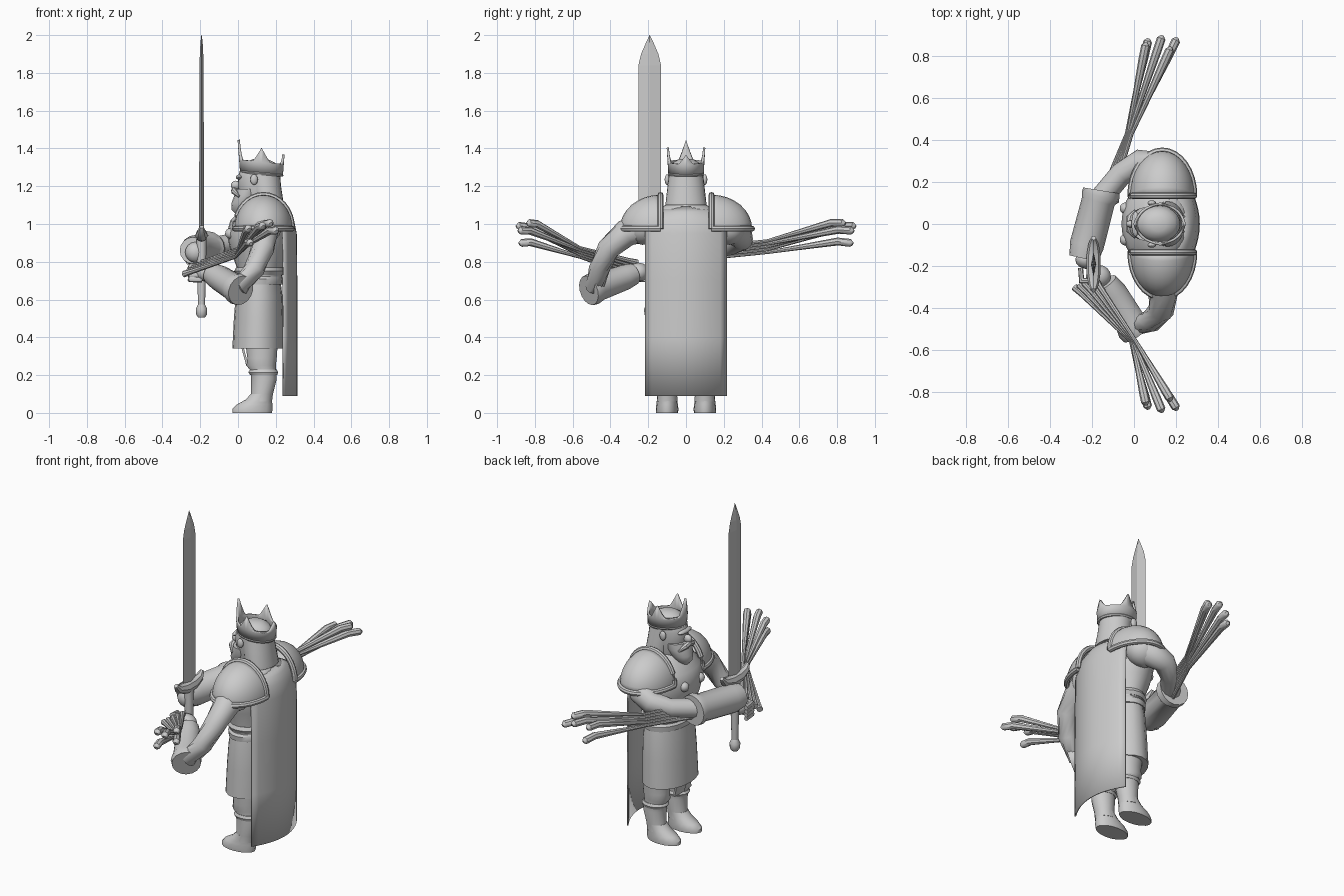
import bpy, math
from mathutils import Vector

mat = bpy.data.materials.new("plain grey")
mat.diffuse_color = (0.6, 0.6, 0.6, 1)


def make(name, verts, faces, smooth=40, thick=0):
    me = bpy.data.meshes.new(name)
    me.from_pydata([tuple(v) for v in verts], [], faces)
    me.materials.append(mat)
    ob = bpy.data.objects.new(name, me)
    bpy.context.collection.objects.link(ob)
    bpy.ops.object.select_all(action='DESELECT')
    ob.select_set(True)
    bpy.context.view_layer.objects.active = ob
    bpy.ops.object.mode_set(mode='EDIT')
    bpy.ops.mesh.select_all(action='SELECT')
    bpy.ops.mesh.normals_make_consistent(inside=False)
    bpy.ops.object.mode_set(mode='OBJECT')
    if smooth:
        bpy.ops.object.shade_smooth_by_angle(angle=math.radians(smooth))
    if thick:
        m = ob.modifiers.new("thickness", 'SOLIDIFY')
        m.thickness, m.offset = thick, 0
    return ob


def skin(name, rings, smooth=40, caps=True):
    """Joins equal closed rings of points into one surface."""
    n = len(rings[0])
    faces = [(r * n + i, r * n + (i + 1) % n, (r + 1) * n + (i + 1) % n, (r + 1) * n + i)
             for r in range(len(rings) - 1) for i in range(n)]
    if caps:
        faces += [tuple(range(n)), tuple(range((len(rings) - 1) * n, len(rings) * n))]
    return make(name, [v for r in rings for v in r], faces, smooth)


def loft(name, rows, n=24, y=0, smooth=40):
    """Stacked ellipses; each row is z, x front, x back, half width."""
    rings = []
    for z, x0, x1, w in rows:
        rings.append([((x0 + x1) / 2 + (x1 - x0) / 2 * math.cos(a), y + w * math.sin(a), z)
                      for a in (2 * math.pi * i / n for i in range(n))])
    return skin(name, rings, smooth)


def tube(name, pts, radii, n=12):
    pts = [Vector(p) for p in pts]
    rings = []
    for i, p in enumerate(pts):
        t = (pts[min(i + 1, len(pts) - 1)] - pts[max(i - 1, 0)]).normalized()
        ref = Vector((0, 0, 1)) if abs(t.z) < 0.95 else Vector((1, 0, 0))
        u = t.cross(ref).normalized()
        v = t.cross(u)
        rings.append([p + radii[i] * (u * math.cos(a) + v * math.sin(a))
                      for a in (2 * math.pi * k / n for k in range(n))])
    return skin(name, rings)


def ball(name, loc, r, n=16):
    rows = []
    for i in range(9):
        a = math.pi * (i + 0.04) / 8.08 - math.pi / 2
        rows.append([(loc[0] + r[0] * math.cos(a) * math.cos(b), loc[1] + r[1] * math.cos(a) * math.sin(b),
                      loc[2] + r[2] * math.sin(a)) for b in (2 * math.pi * k / n for k in range(n))])
    return skin(name, rows)


# Body
loft("torso", [(0.70, 0.0, 0.23, 0.17), (0.78, -0.01, 0.24, 0.175), (0.86, -0.04, 0.26, 0.2),
               (0.95, -0.06, 0.27, 0.22), (1.02, -0.04, 0.27, 0.21), (1.08, 0.02, 0.25, 0.15),
               (1.11, 0.05, 0.22, 0.09)])
loft("breastplate_edge", [(0.73, -0.01, 0.235, 0.175), (0.75, -0.02, 0.25, 0.185), (0.77, -0.01, 0.24, 0.175)])
loft("belt", [(0.68, -0.01, 0.235, 0.178), (0.71, -0.012, 0.238, 0.182), (0.725, 0, 0.23, 0.17)])
loft("skirt", [(0.34, -0.03, 0.24, 0.19), (0.5, -0.022, 0.24, 0.185), (0.62, -0.012, 0.235, 0.18),
               (0.70, 0.0, 0.225, 0.17)], 20)
for s in (-1, 1):
    ball("chest_stud", (-0.04, 0.075 * s, 0.95), (0.028, 0.028, 0.028))

# Front cloth below the skirt
make("front_cloth", [(0.02, -0.06, 0.36), (0.02, 0.06, 0.36), (0.05, 0.045, 0.25), (0.05, -0.045, 0.25)],
     [(0, 1, 2, 3)], 0, 0.012)

# Legs and boots
for s in (-1, 1):
    y = 0.1 * s
    loft("leg", [(0.06, 0.06, 0.18, 0.055), (0.10, 0.07, 0.185, 0.053), (0.18, 0.07, 0.205, 0.062),
                 (0.225, 0.065, 0.20, 0.058), (0.25, 0.045, 0.20, 0.064), (0.29, 0.05, 0.205, 0.066),
                 (0.36, 0.04, 0.21, 0.07)], 16, y)
    loft("boot", [(0, -0.03, 0.18, 0.058), (0.02, -0.03, 0.183, 0.06), (0.045, -0.005, 0.182, 0.057),
                  (0.07, 0.04, 0.18, 0.054), (0.10, 0.068, 0.183, 0.053)], 16, y)
    loft("boot_cuff", [(0.20, 0.065, 0.208, 0.062), (0.215, 0.055, 0.213, 0.068), (0.23, 0.065, 0.205, 0.062)], 16, y)

# Cape: curved sheet drawn in at the neck
rows = [(0.09, 0.31, 0.215), (0.4, 0.31, 0.215), (0.7, 0.31, 0.215), (0.95, 0.307, 0.215),
        (1.02, 0.293, 0.21), (1.06, 0.27, 0.17), (1.09, 0.235, 0.115)]
N = 12
verts = [(x - 0.07 * (2 * i / N - 1) ** 2, w * (2 * i / N - 1), z) for z, x, w in rows for i in range(N + 1)]
faces = [(r * (N + 1) + i, r * (N + 1) + i + 1, (r + 1) * (N + 1) + i + 1, (r + 1) * (N + 1) + i)
         for r in range(len(rows) - 1) for i in range(N)]
make("cape", verts, faces, 40, 0.008)

# Shoulder guards: quarter domes with rolled rims
for s in (-1, 1):
    def dome(u, v, k=1.0, s=s):
        # u runs front to back, v runs from the outer edge to the neck edge
        return (0.135 - 0.148 * k * math.cos(u),
                s * (0.135 + 0.21 * k * math.sin(u) * math.cos(v)),
                0.975 + 0.175 * k * math.sin(u) * math.sin(v))
    U, V = 16, 8
    verts = [dome(math.pi * i / U, math.pi / 2 * j / V) for j in range(V + 1) for i in range(U + 1)]
    faces = [(j * (U + 1) + i, j * (U + 1) + i + 1, (j + 1) * (U + 1) + i + 1, (j + 1) * (U + 1) + i)
             for j in range(V) for i in range(U)]
    make("shoulder_guard", verts, faces, 50, 0.01)
    for v in (0.0, math.pi / 2):
        tube("shoulder_rim", [dome(math.pi * i / U, v, 1.02) for i in range(U + 1)], [0.016] * (U + 1), 8)
    ball("shoulder", (0.13, 0.23 * s, 0.98), (0.1, 0.09, 0.09))

# Head, hair and beard
loft("head", [(1.06, 0.05, 0.19, 0.06), (1.12, 0.02, 0.2, 0.075), (1.2, 0.0, 0.215, 0.086),
              (1.25, 0.0, 0.22, 0.088), (1.29, 0.012, 0.22, 0.086), (1.325, 0.04, 0.195, 0.068),
              (1.345, 0.08, 0.155, 0.035)])
loft("hair", [(1.10, 0.08, 0.242, 0.108), (1.12, 0.075, 0.24, 0.107), (1.2, 0.055, 0.228, 0.098),
              (1.27, 0.035, 0.222, 0.09)])
loft("beard", [(1.045, -0.005, 0.05, 0.02), (1.075, -0.035, 0.07, 0.045), (1.11, -0.035, 0.09, 0.066),
               (1.15, -0.02, 0.11, 0.078), (1.185, -0.01, 0.11, 0.08)], 16)
ball("nose", (-0.012, 0, 1.205), (0.026, 0.018, 0.024))
ball("brow", (0.008, 0, 1.248), (0.02, 0.06, 0.014))
for s in (-1, 1):
    tube("moustache", [(-0.02, 0, 1.18), (-0.02, 0.03 * s, 1.172), (0.005, 0.065 * s, 1.145)], [0.016, 0.017, 0.006], 8)
    ball("ear", (0.085, 0.1 * s, 1.235), (0.02, 0.013, 0.028))

# Crown: flared band with four spikes
N = 64
lo, mid, hi = [], [], []
for i in range(N):
    a = 2 * math.pi * i / N
    top = 1.325 - 0.012 * math.cos(a)
    rise = 0
    for c, h in ((math.pi, 0.105), (0, 0.05), (math.pi / 2, 0.075), (1.5 * math.pi, 0.075)):
        d = abs((a - c + math.pi) % (2 * math.pi) - math.pi)
        rise = max(rise, h * max(0, 1 - d / 0.42) ** 1.2)
    for ring, z in ((lo, 1.268 - 0.01 * math.cos(a)), (mid, top), (hi, top + 0.004 + rise)):
        k = 1 + 0.7 * (z - 1.27)
        ring.append((0.125 + 0.108 * k * math.cos(a), 0.088 * k * math.sin(a), z))
crown = skin("crown", [lo, mid, hi], 40, False)
m = crown.modifiers.new("thickness", 'SOLIDIFY')
m.thickness, m.offset = 0.012, 0
tube("crown_rim", [lo[i % N] for i in range(N + 1)], [0.009] * (N + 1), 6)

# Arms and gauntlets
tube("left_arm", [(0.13, 0.22, 1.0), (0.09, 0.28, 0.95), (0.03, 0.295, 0.92), (-0.06, 0.24, 0.89), (-0.16, 0.12, 0.87)],
     [0.085, 0.075, 0.062, 0.055, 0.055])
tube("left_gauntlet", [(-0.155, 0.16, 0.87), (-0.16, 0.13, 0.87), (-0.17, 0.11, 0.87), (-0.225, -0.10, 0.86), (-0.24, -0.165, 0.86)],
     [0.088, 0.092, 0.08, 0.082, 0.07], 16)
tube("right_arm", [(0.13, -0.22, 0.99), (0.14, -0.32, 0.95), (0.13, -0.41, 0.87), (0.085, -0.46, 0.76), (0.02, -0.48, 0.68), (-0.05, -0.42, 0.69)],
     [0.085, 0.072, 0.062, 0.056, 0.055, 0.05])
tube("right_gauntlet", [(0.015, -0.515, 0.648), (0.0, -0.495, 0.655), (-0.02, -0.465, 0.665), (-0.1, -0.33, 0.715), (-0.135, -0.28, 0.735)],
     [0.08, 0.085, 0.074, 0.068, 0.058], 16)

# Hands around the grip
ball("left_hand", (-0.225, -0.17, 0.85), (0.055, 0.045, 0.055))
ball("right_hand", (-0.17, -0.25, 0.745), (0.06, 0.055, 0.05))
for i in range(4):
    tube("knuckle", [(-0.19, -0.27, 0.78 - 0.025 * i), (-0.25, -0.27, 0.775 - 0.022 * i),
                     (-0.255, -0.21, 0.77 - 0.022 * i)], [0.015, 0.017, 0.012], 8)

# Long thin rods sweeping out to each side, thick and bent at the tips
ENDS = ((0.065, 0.87, 0.90), (0.055, 0.85, 0.975), (0.13, 0.885, 0.99), (0.2, 0.875, 0.965), (0.17, 0.83, 1.005))
for s in (-1, 1):
    for i, (x, y, z) in enumerate(ENDS):
        start = Vector((-0.26 + 0.02 * i, -0.12, 0.80 + 0.012 * i)) if s > 0 else \
            Vector((-0.285 + 0.024 * i, -0.30 + 0.01 * i, 0.735 + 0.015 * i))
        cross = Vector((-0.035 + 0.006 * i, 0.43, 0.85 + 0.015 * i)) if s > 0 else \
            Vector((-0.015 + 0.006 * i, -0.56, 0.825 + 0.012 * i))
        tip = Vector((x, y * s, z))
        bend = cross.lerp(tip, 0.85) + Vector((0, 0, 0.015))
        tube("long_rod", [start, start.lerp(cross, 0.15), cross, cross.lerp(bend, 0.55), bend, tip,
                          tip + Vector((0.004, 0.012 * s, -0.006))],
             [0.018, 0.014, 0.009, 0.015, 0.021, 0.021, 0.01], 8)

# Sword: diamond blade, guard, grip and pommel
sx, sy = -0.193, -0.192


def diamond(z, w, t):
    return [(sx - t, sy, z), (sx, sy - w, z), (sx + t, sy, z), (sx, sy + w, z)]


skin("blade", [diamond(0.95, 0.06, 0.013), diamond(1.84, 0.06, 0.011), diamond(1.9, 0.046, 0.009),
               diamond(1.96, 0.02, 0.006), diamond(2.0, 0.001, 0.001)], 0)
tube("guard", [(sx, sy - 0.125, 0.985), (sx, sy - 0.10, 0.955), (sx, sy - 0.04, 0.94), (sx, sy + 0.04, 0.94),
               (sx, sy + 0.10, 0.955), (sx, sy + 0.125, 0.985)], [0.012, 0.024, 0.034, 0.034, 0.024, 0.012], 8)
tube("grip", [(sx, sy, 0.56), (sx, sy, 0.75), (sx, sy, 0.93)], [0.018, 0.024, 0.026])
tube("pommel", [(sx, sy, 0.505), (sx, sy, 0.52), (sx, sy, 0.55), (sx, sy, 0.575)], [0.018, 0.028, 0.03, 0.018])
